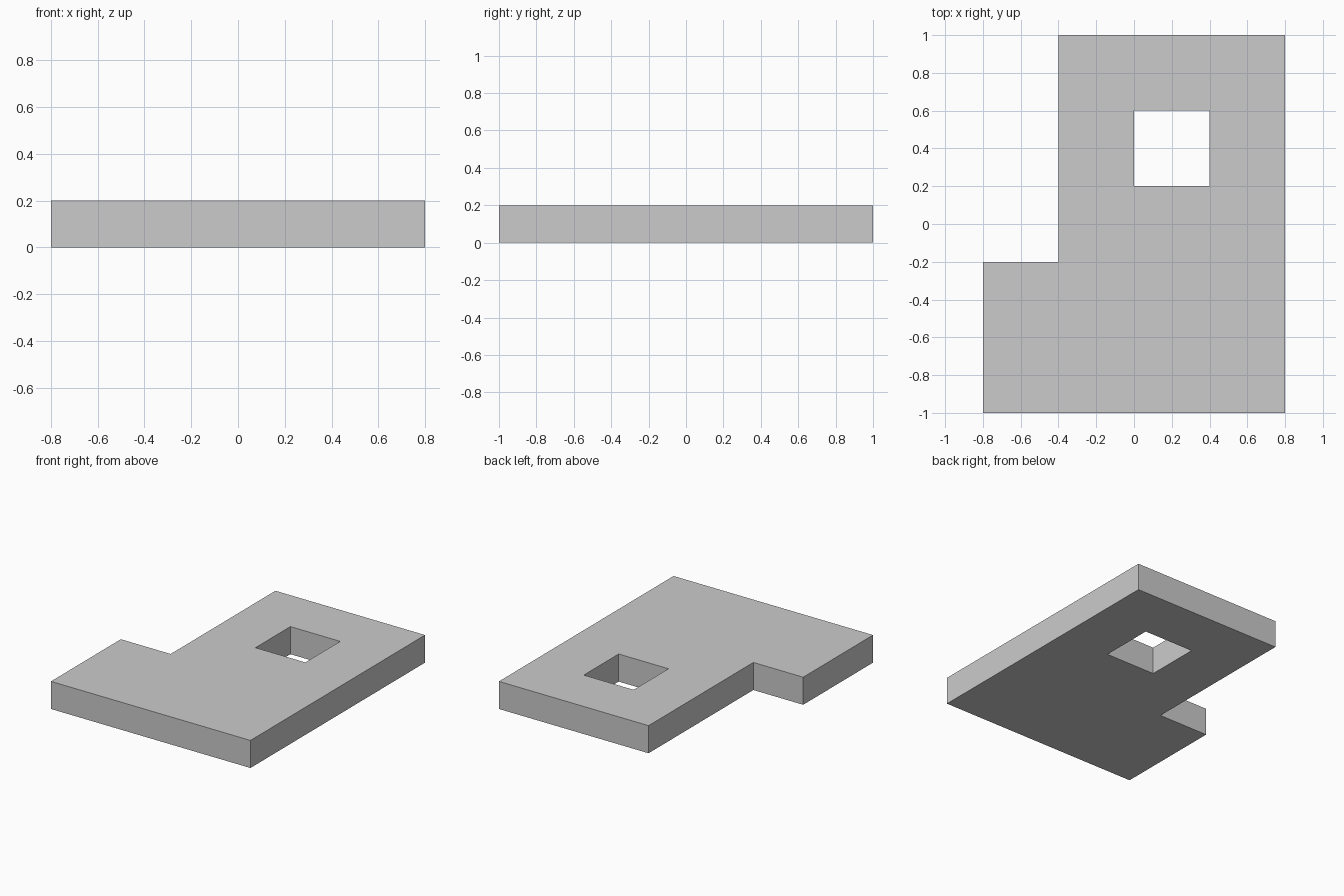
import bpy
import bmesh

if "Cube" in bpy.data.objects:
    bpy.data.objects.remove(bpy.data.objects["Cube"])

THICKNESS = 0.2
XS = [-0.8, -0.4, 0.0, 0.4, 0.8]
YS = [-1.0, -0.2, 0.2, 0.6, 1.0]
# Plan cells left empty: the corner notch and the square through-hole
NOTCH = {(0, 1), (0, 2), (0, 3)}
HOLE = {(2, 2)}

bm = bmesh.new()

# Flat plan of the plate, on shared grid points
grid = [[bm.verts.new((x, y, 0)) for y in YS] for x in XS]
for i in range(len(XS) - 1):
    for j in range(len(YS) - 1):
        if (i, j) not in NOTCH | HOLE:
            bm.faces.new((grid[i][j], grid[i + 1][j],
                          grid[i + 1][j + 1], grid[i][j + 1]))
bmesh.ops.delete(bm, geom=[v for v in bm.verts if not v.link_faces], context='VERTS')

# Raise the plan into a solid slab
slab = bmesh.ops.extrude_face_region(bm, geom=bm.faces[:], use_keep_orig=True)
top = [g for g in slab["geom"] if isinstance(g, bmesh.types.BMVert)]
bmesh.ops.translate(bm, verts=top, vec=(0, 0, THICKNESS))
bmesh.ops.recalc_face_normals(bm, faces=bm.faces[:])

# Merge the coplanar cells into clean flat faces
bmesh.ops.dissolve_limit(bm, angle_limit=0.01, verts=bm.verts[:], edges=bm.edges[:])

mesh = bpy.data.meshes.new("notched_plate")
bm.to_mesh(mesh)
bm.free()
plate = bpy.data.objects.new("notched_plate", mesh)
bpy.context.collection.objects.link(plate)
